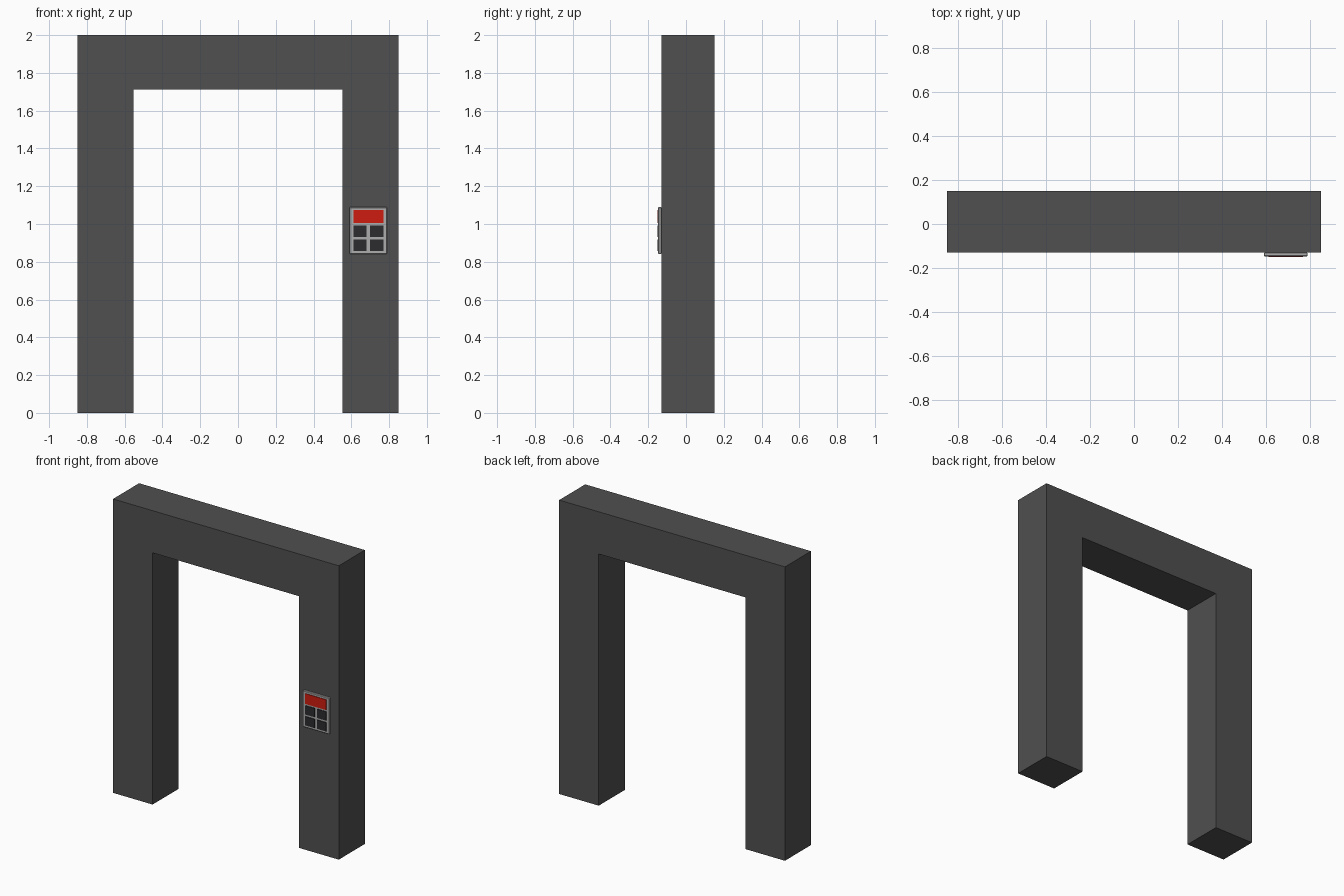
import bpy, bmesh

if "Cube" in bpy.data.objects:
    bpy.data.objects.remove(bpy.data.objects["Cube"])


def material(name, rgb):
    mat = bpy.data.materials.new(name)
    mat.diffuse_color = (*rgb, 1)
    mat.use_nodes = True
    mat.node_tree.nodes["Principled BSDF"].inputs["Base Color"].default_value = mat.diffuse_color
    return mat


def add_object(name, bm, mat=None):
    bmesh.ops.recalc_face_normals(bm, faces=bm.faces)
    mesh = bpy.data.meshes.new(name)
    bm.to_mesh(mesh)
    bm.free()
    obj = bpy.data.objects.new(name, mesh)
    bpy.context.collection.objects.link(obj)
    if mat:
        mesh.materials.append(mat)
    return obj


def extrude_profile(name, points, y0, y1, mat=None):
    """Extrude an x-z outline from y0 to y1."""
    bm = bmesh.new()
    face = bm.faces.new([bm.verts.new((x, y0, z)) for x, z in points])
    new = bmesh.ops.extrude_face_region(bm, geom=[face], use_keep_orig=True)["geom"]
    verts = [v for v in new if isinstance(v, bmesh.types.BMVert)]
    bmesh.ops.translate(bm, verts=verts, vec=(0, y1 - y0, 0))
    return add_object(name, bm, mat)


def block(name, x0, x1, z0, z1, y0, y1, mat=None):
    return extrude_profile(name, [(x0, z0), (x1, z0), (x1, z1), (x0, z1)], y0, y1, mat)


dark = material("dark_grey", (0.08, 0.08, 0.08))
black = material("black", (0.025, 0.025, 0.028))
silver = material("silver", (0.42, 0.42, 0.42))
red = material("red", (0.62, 0.012, 0.005))

# Gate: two posts and a lintel in one outline
W, I, H = 0.85, 0.552, 1.713
half = [(I, H), (I, 0), (W, 0), (W, 2)]
outline = half + [(-x, z) for x, z in reversed(half)]
extrude_profile("gate_frame", outline, -0.13, 0.15, dark)

# Control panel plate with a slight edge bevel
plate = block("panel_plate", 0.591, 0.79, 0.842, 1.089, -0.147, -0.13, silver)
bevel = plate.modifiers.new("edge", 'BEVEL')
bevel.width = 0.003
bevel.segments = 1

# Screen and four buttons standing slightly proud
block("screen", 0.611, 0.77, 1.004, 1.074, -0.151, -0.144, red)
for row, z in enumerate((0.858, 0.932)):
    for col, x in enumerate((0.611, 0.70)):
        block(f"button_{row}_{col}", x, x + 0.07, z, z + 0.061, -0.151, -0.144, black)
